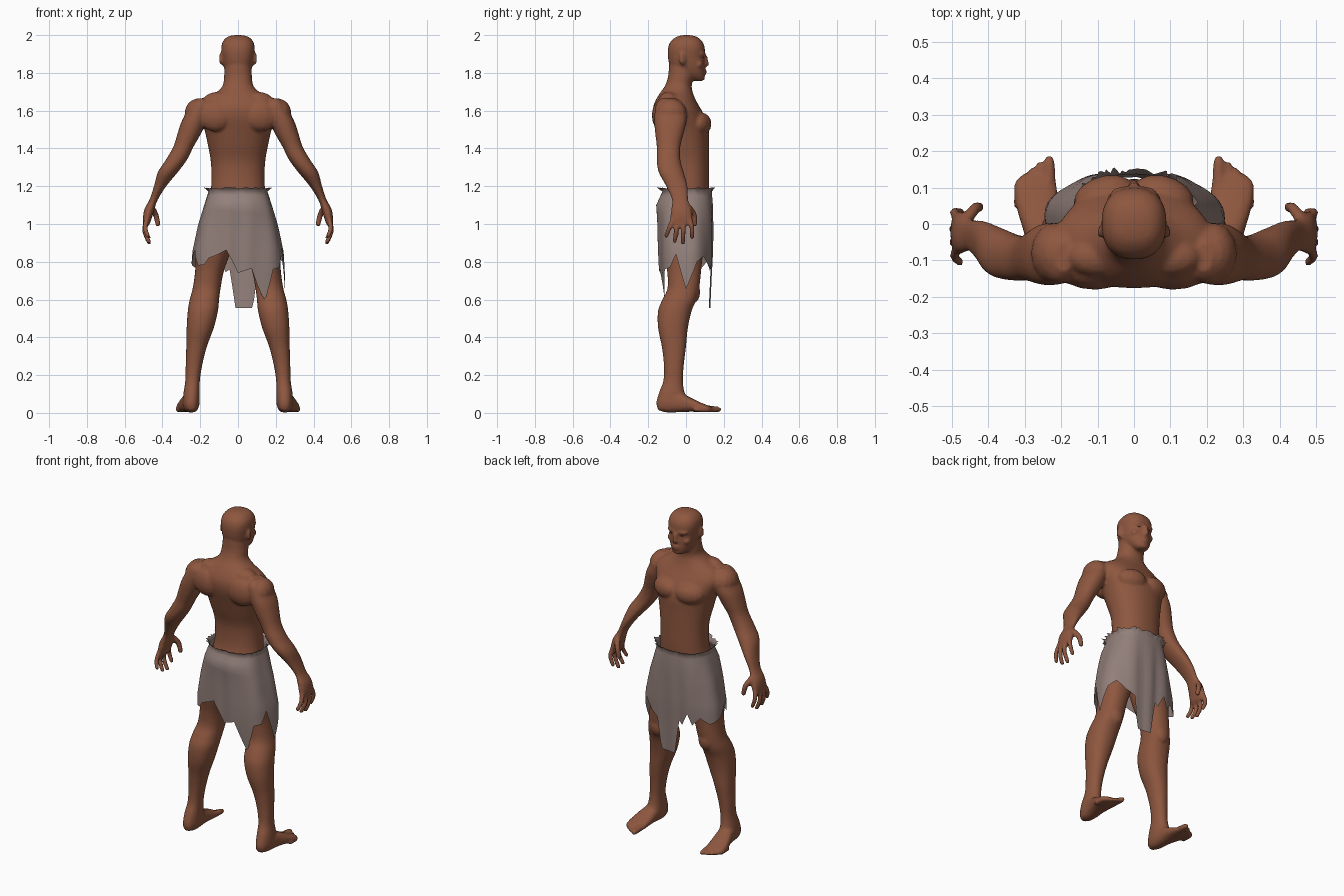
import bpy, bmesh, math, random
from mathutils import Vector, Matrix

random.seed(4)

def material(name, rgb):
    m = bpy.data.materials.new(name)
    m.diffuse_color = (*rgb, 1)
    return m

skin = material("skin_brown", (0.27, 0.095, 0.05))
cloth = material("cloth_grey", (0.29, 0.215, 0.195))
dark = material("eye_dark", (0.06, 0.03, 0.025))

def spline(rows, steps):
    """Catmull-Rom interpolation of rows of numbers."""
    out = []
    for i in range(len(rows) - 1):
        a, b, c, d = (rows[max(0, min(len(rows) - 1, i + k))] for k in (-1, 0, 1, 2))
        for s in range(steps):
            t = s / steps
            out.append([0.5 * (2*q + (r-p)*t + (2*p-5*q+4*r-u)*t*t + (3*q-p-3*r+u)*t**3)
                        for p, q, r, u in zip(a, b, c, d)])
    return out + [list(rows[-1])]

def skin_rings(bm, rings):
    """Closed tube through rings of points."""
    rings = [[bm.verts.new(p) for p in ring] for ring in rings]
    n = len(rings[0])
    for a, b in zip(rings, rings[1:]):
        for k in range(n):
            bm.faces.new((a[k], a[(k+1) % n], b[(k+1) % n], b[k]))
    bm.faces.new(rings[0][::-1])
    bm.faces.new(rings[-1])

def loft(bm, rows, axis="z", side=1, power=2.2, n=28):
    """Closed loft; row = (position, x min, x max, other min, other max)."""
    rings = []
    for t, x0, x1, o0, o1 in spline(rows, 4):
        ring = []
        for k in range(n):
            c, s = math.cos(2*math.pi*k/n), math.sin(2*math.pi*k/n)
            x = (x0+x1)/2 + (x1-x0)/2 * math.copysign(abs(c)**(2/power), c)
            o = (o0+o1)/2 + (o1-o0)/2 * math.copysign(abs(s)**(2/power), s)
            ring.append((side*x, o, t) if axis == "z" else (side*x, t, o))
        rings.append(ring)
    skin_rings(bm, rings)

def circle(r, z, n):
    return [Vector((r*math.cos(2*math.pi*k/n), r*math.sin(2*math.pi*k/n), z)) for k in range(n)]

def blob(bm, centre, radii, tilt=0):
    mat = Matrix.Translation(centre) @ Matrix.Rotation(tilt, 4, "Z") @ Matrix.Diagonal((*radii, 1))
    angles = [math.pi * (i + .3) / 9.6 for i in range(10)]
    skin_rings(bm, [[mat @ p for p in circle(math.sin(a), math.cos(a), 14)] for a in angles])

def digit(bm, points, radius, side):
    """Finger or toe: a tapering tube with rounded ends."""
    pts = [Vector((side*x, y, z)) for x, y, z in spline(points, 4)]
    d0, d1 = (pts[0]-pts[1]).normalized(), (pts[-1]-pts[-2]).normalized()
    path = [(pts[0] + d0*radius*.8, .5)] + [(p, 1.1) for p in pts]
    path = [(p, w - .025*i) for i, (p, w) in enumerate(path)]
    path += [(pts[-1] + d1*radius*.5, .75), (pts[-1] + d1*radius*.85, .4)]
    rings = []
    for i, (p, w) in enumerate(path):
        d = path[min(i+1, len(path)-1)][0] - path[max(i-1, 0)][0]
        u = d.cross(Vector((1, 0, 0))).normalized()
        v = d.cross(u).normalized()
        rings.append([p + u*q.x + v*q.y for q in circle(radius*w, 0, 10)])
    skin_rings(bm, rings)

def finish(bm, name, mat):
    bmesh.ops.recalc_face_normals(bm, faces=bm.faces[:])
    me = bpy.data.meshes.new(name)
    bm.to_mesh(me)
    bm.free()
    for p in me.polygons:
        p.use_smooth = True
    me.materials.append(mat)
    ob = bpy.data.objects.new(name, me)
    bpy.context.collection.objects.link(ob)
    return ob

body = bmesh.new()

# Torso and neck
torso = [(0.92, .12, -.12, .08), (1.0, .165, -.135, .1), (1.1, .155, -.125, .115), (1.2, .142, -.1, .122),
         (1.32, .143, -.1, .122), (1.42, .16, -.13, .122), (1.5, .178, -.155, .122), (1.56, .2, -.172, .105),
         (1.61, .215, -.175, .078), (1.65, .19, -.163, .055), (1.69, .125, -.14, .038),
         (1.73, .082, -.112, .03), (1.78, .074, -.095, .04), (1.84, .07, -.09, .05)]
loft(body, [(z, -h, h, b, f) for z, h, b, f in torso], n=40)

# Head
head = [(1.757, .022, .045, .085), (1.77, .042, .01, .096), (1.80, .064, -.05, .1), (1.84, .078, -.085, .1),
        (1.88, .084, -.095, .098), (1.925, .089, -.096, .1), (1.96, .083, -.085, .09),
        (1.985, .064, -.06, .067), (1.996, .04, -.035, .042), (2.0, .015, -.01, .02)]
loft(body, [(z, -h, h, b, f) for z, h, b, f in head], power=2.35, n=40)

# Nose, lips and chin
digit(body, [(0, .1, 1.885), (0, .106, 1.862), (0, .111, 1.845)], .013, 1)
blob(body, (0, .097, 1.812), (.026, .014, .008))
blob(body, (0, .096, 1.797), (.022, .014, .008))
blob(body, (0, .085, 1.772), (.025, .016, .014))

arm = [(1.665, .17, .215, -.13, -.05), (1.64, .15, .245, -.155, -.02), (1.6, .15, .268, -.165, .0),
       (1.54, .17, .3, -.168, .002), (1.48, .195, .32, -.163, -.012), (1.41, .235, .342, -.155, -.03),
       (1.34, .27, .382, -.155, -.03), (1.275, .318, .424, -.145, -.012), (1.2, .38, .445, -.105, .008),
       (1.13, .424, .468, -.075, .012), (1.08, .442, .495, -.078, .028), (1.03, .457, .503, -.083, .035),
       (.995, .468, .5, -.075, .025)]
leg = [(1.02, .02, .165, -.12, .09), (.95, .015, .2, -.13, .095), (.85, .04, .222, -.12, .09),
       (.75, .075, .227, -.1, .08), (.66, .092, .24, -.098, .07), (.6, .1, .256, -.125, .055),
       (.54, .106, .266, -.148, .03), (.45, .128, .272, -.148, .01), (.35, .165, .274, -.128, 0),
       (.25, .19, .277, -.117, -.012), (.17, .202, .279, -.12, -.016), (.11, .203, .288, -.142, -.008),
       (.05, .203, .292, -.158, .02), (.015, .215, .282, -.145, .01)]
foot = [(-.15, .225, .27, .015, .055), (-.1, .206, .287, .002, .11), (-.03, .206, .3, .004, .105),
        (.03, .207, .318, .006, .078), (.08, .209, .328, .004, .054), (.115, .213, .326, .003, .04),
        (.135, .225, .305, .006, .032)]
fingers = [[(.482, .018, 1.03), (.492, .032, .98), (.474, .032, .93)],
           [(.485, -.012, 1.02), (.494, -.014, .96), (.47, -.016, .9)],
           [(.485, -.04, 1.02), (.493, -.052, .96), (.472, -.06, .908)],
           [(.482, -.066, 1.03), (.492, -.088, .98), (.478, -.104, .938)]]
toes = [(.232, .172, .017), (.259, .158, .013), (.28, .144, .012), (.299, .128, .012), (.317, .11, .012)]

for s in (1, -1):
    # Arm, hand and fingers
    loft(body, arm, side=s)
    for f in fingers:
        digit(body, f, .0135, s)
    digit(body, [(.458, .012, 1.09), (.436, .042, 1.05), (.424, .046, 1.0)], .016, s)
    # Leg, foot and toes
    loft(body, leg, side=s)
    loft(body, foot, axis="y", side=s, power=2.4)
    for x, y, r in toes:
        digit(body, [(x, y - .06, r + .006), (x, y - .02, r + .003), (x, y, r + .001)], r, s)
    # Chest, shoulder blade, shoulder cap and collar muscles
    blob(body, (s*.082, .08, 1.53), (.085, .052, .06), -s*.3)
    blob(body, (s*.12, -.13, 1.575), (.095, .05, .085), s*.1)
    blob(body, (s*.215, -.08, 1.585), (.068, .085, .078))
    blob(body, (s*.1, -.09, 1.655), (.085, .055, .045))
    # Kneecap
    blob(body, (s*.165, .045, .64), (.045, .03, .055))
    # Brow, cheek, nostril and ear
    blob(body, (s*.035, .09, 1.9), (.034, .014, .009), -s*.25)
    blob(body, (s*.05, .068, 1.845), (.024, .022, .022))
    blob(body, (s*.012, .1, 1.845), (.009, .01, .008))
    blob(body, (s*.09, -.018, 1.875), (.009, .02, .034), s*.3)

body_obj = finish(body, "body", skin)
mod = body_obj.modifiers.new("blend", "REMESH")
mod.mode = "VOXEL"
mod.voxel_size = 0.008
mod.use_smooth_shade = True
mod = body_obj.modifiers.new("soften", "SMOOTH")
mod.factor = 0.5
mod.iterations = 3

# Eyes
eyes = bmesh.new()
for s in (1, -1):
    blob(eyes, (s*.034, .087, 1.881), (.014, .008, .004), -s*.3)
finish(eyes, "eyes", dark)

# Ragged wrap cloth: hem as (angle, height), profile as (z, half width, back, front)
hem = [(0, .655), (14, .8), (24, .83), (38, .78), (52, .75), (56, .6), (59, .555), (96, .555), (109, .76),
       (117, .745), (127, .82), (136, .755), (148, .8), (160, .765), (180, .8), (192, .86), (204, .78),
       (213, .785), (219, .82), (247, .862), (270, .74), (297, .765), (322, .592), (329, .76), (339, .77),
       (347, .84), (360, .655)]
profile = [(1.2, .18, .155, .155), (1.172, .156, .125, .136), (1.1, .178, .158, .141), (1.0, .208, .15, .142),
           (.85, .24, .145, .14), (.75, .246, .14, .134), (.55, .25, .118, .125)]

def wrap_point(angle, z, flare):
    for (z0, *p), (z1, *q) in zip(profile, profile[1:]):
        if z >= z1 - 1e-6:
            break
    t = (z0 - z) / (z0 - z1)
    hx, back, front = (a + (b - a) * t for a, b in zip(p, q))
    a = math.radians(angle)
    c, s = math.cos(a), math.sin(a)
    n = 2.6
    r = ((abs(c)/hx)**n + (abs(s)/(front if s > 0 else back))**n) ** (-1/n)
    r += flare + .004 * math.sin(9*a) * min(1, (1.2 - z) * 4)
    return (r*c, r*s, z)

wrap = bmesh.new()
columns = []
for (a0, h0), (a1, h1) in zip(hem, hem[1:]):
    for k in range(4):
        a, h = a0 + (a1-a0)*k/4, h0 + (h1-h0)*k/4
        jag = random.uniform(-.008, .008)
        levels = [1.19 + jag*.5, 1.172, 1.15, 1.125, 1.1] + [1.1 + (h - 1.1)*i/9 for i in range(1, 10)]
        columns.append([wrap.verts.new(wrap_point(a, z, jag if i == 0 else 0)) for i, z in enumerate(levels)])
for a, b in zip(columns, columns[1:] + columns[:1]):
    for i in range(len(a) - 1):
        wrap.faces.new((a[i], a[i+1], b[i+1], b[i]))
finish(wrap, "ragged_wrap_cloth", cloth)
